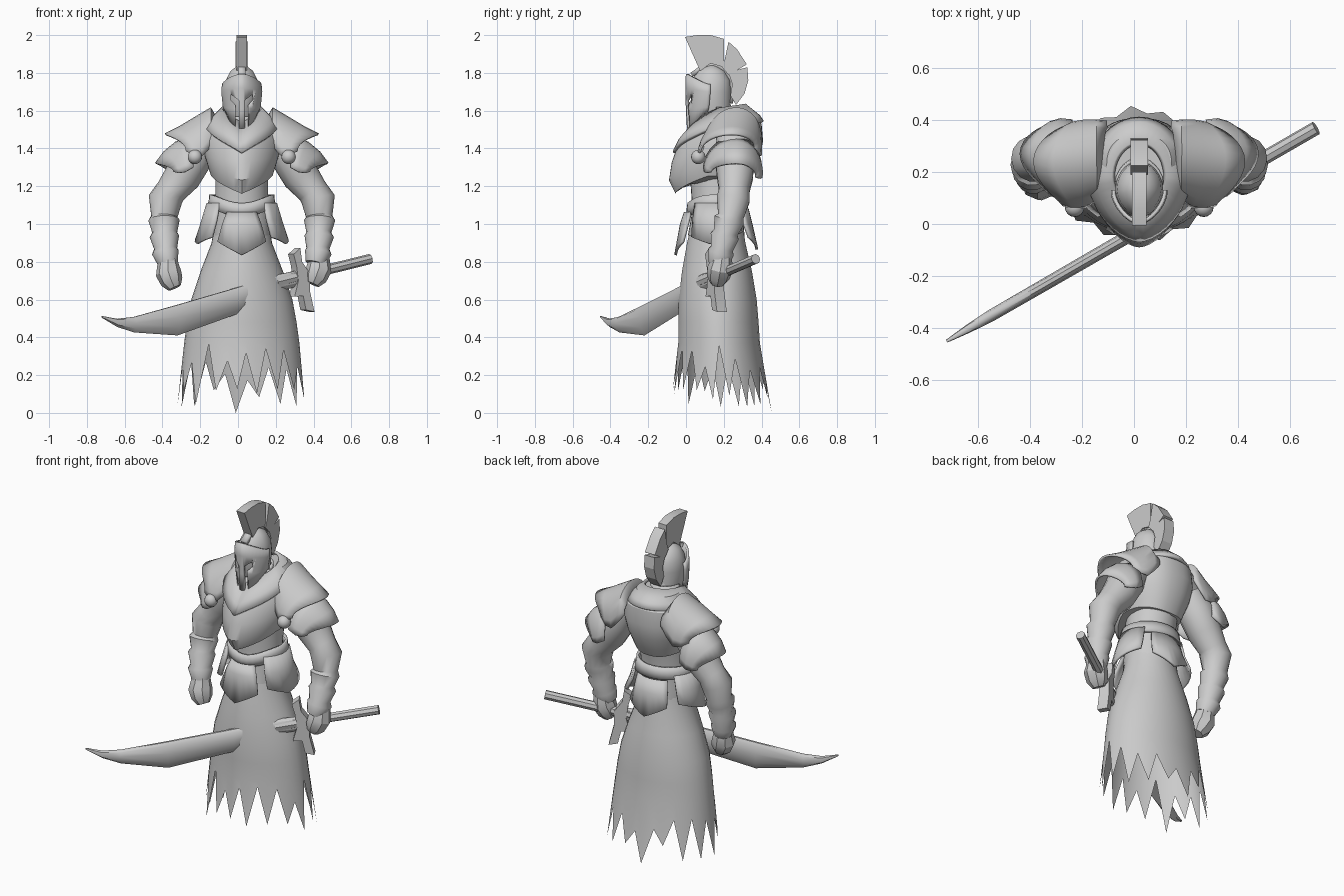
import bpy, bmesh, math, random
from math import sin, cos, pi, radians
from mathutils import Vector

if "Cube" in bpy.data.objects:
    bpy.data.objects.remove(bpy.data.objects["Cube"])
random.seed(5)
CX = 0.02  # body centre line

steel = bpy.data.materials.new("grey steel")
steel.diffuse_color = (0.6, 0.6, 0.6, 1)
steel.use_nodes = True
steel.node_tree.nodes["Principled BSDF"].inputs["Base Color"].default_value = steel.diffuse_color


def make(name, verts, faces, angle=40, thick=0):
    me = bpy.data.meshes.new(name)
    me.from_pydata(verts, [], faces)
    bm = bmesh.new()
    bm.from_mesh(me)
    bmesh.ops.remove_doubles(bm, verts=bm.verts, dist=1e-5)
    bmesh.ops.recalc_face_normals(bm, faces=bm.faces)
    bm.to_mesh(me)
    bm.free()
    me.materials.append(steel)
    ob = bpy.data.objects.new(name, me)
    bpy.context.collection.objects.link(ob)
    bpy.ops.object.select_all(action='DESELECT')
    ob.select_set(True)
    bpy.context.view_layer.objects.active = ob
    bpy.ops.object.shade_smooth_by_angle(angle=radians(angle))
    if thick:
        m = ob.modifiers.new("thickness", 'SOLIDIFY')
        m.thickness, m.offset = thick, 0
    return ob


def grid(name, rows, closed=False, caps=False, **kw):
    """Skin a list of equally long point rows."""
    n = len(rows[0])
    verts = [p for r in rows for p in r]
    faces = [(i * n + j, i * n + (j + 1) % n, (i + 1) * n + (j + 1) % n, (i + 1) * n + j)
             for i in range(len(rows) - 1) for j in range(n if closed else n - 1)]
    if caps:
        faces += [tuple(range(n)), tuple(range(len(verts) - n, len(verts)))]
    return make(name, verts, faces, **kw)


def spow(v, e):
    return math.copysign(abs(v) ** e, v)


def band(name, rings, a0=-180, a1=180, n=32, e=1.0, back=1.0, dz=None, caps=False, **kw):
    """Body shell from rings (z, half width, front y, back y); angle 0 faces front."""
    full = a1 - a0 == 360
    rows = []
    for i, (z, rx, yf, yb) in enumerate(rings):
        row, ym = [], (yf + yb) / 2
        for j in range(n if full else n + 1):
            a = radians(a0 + (a1 - a0) * j / n)
            k = e if cos(a) > 0 else back
            zz = z + (dz(a, i) if dz else 0)
            row.append((CX + rx * spow(sin(a), k), ym - (yb - yf) / 2 * spow(cos(a), k), zz))
        rows.append(row)
    return grid(name, rows, closed=full, caps=caps, **kw)


def tube(name, pts, n=12, **kw):
    """Round limb through (x, y, z, radius) points."""
    P = [Vector(p[:3]) for p in pts]
    rows = []
    for i, p in enumerate(pts):
        d = (P[min(i + 1, len(P) - 1)] - P[max(i - 1, 0)]).normalized()
        u = d.cross(Vector((0, 1, 0.01))).normalized()
        v = d.cross(u)
        rows.append([P[i] + p[3] * (u * cos(2 * pi * j / n) + v * sin(2 * pi * j / n)) for j in range(n)])
    return grid(name, rows, closed=True, caps=True, **kw)


# Skirt with a torn hem
spikes = 17
hem = []
for j in range(spikes):
    at_back = abs(j - spikes / 2) < 4
    hem += [random.uniform(.17, .3) if at_back else random.uniform(.24, .365), random.uniform(0.02, 0.13)]
hem[17] = 0.0
profile = [(1.0, .145, .03, .30), (.9, .16, .005, .315), (.75, .218, -.022, .35), (.6, .268, -.04, .375),
           (.48, .29, -.042, .385), (.37, .305, -.042, .392), (0, .345, -.085, .455)]
rows = []
for i, (z, rx, yf, yb) in enumerate(profile):
    row = []
    for j in range(2 * spikes):
        a = 2 * pi * j / (2 * spikes) + pi / 34
        zz, w, f, b = z, rx, yf, yb
        if i == len(profile) - 1:
            zz, t = hem[j], (.37 - hem[j]) / .37
            pz, pw, pf, pb = profile[-2]
            w, f, b = pw + (w - pw) * t, pf + (f - pf) * t, pb + (b - pb) * t
        k = 1.1 if cos(a) > 0 else 1
        row.append((CX + w * spow(sin(a), k), (f + b) / 2 - (b - f) / 2 * spow(cos(a), k), zz))
    rows.append(row)
grid("torn_skirt", rows, closed=True)

# Waist and belt
band("waist", [(.94, .15, .01, .31), (1.05, .15, .03, .30), (1.13, .14, .03, .30), (1.27, .14, .02, .33)], caps=True)
band("belt", [(1.085, .18, .015, .32), (1.12, .168, .01, .315), (1.155, .165, .015, .31)], thick=.015,
     dz=lambda a, i: -.045 * max(0, cos(a)) ** 3)


# Hip plates
def point_down(mid, half, depth):
    return lambda a, i: -depth * (1 - abs(math.degrees(a) - mid) / half) if i == 2 else 0


band("front_tasset", [(1.06, .13, -.005, .32), (1.0, .17, -.025, .34), (.905, .215, -.055, .36)], -36, 36, 8,
     dz=point_down(0, 36, .07), thick=.014)
band("back_tasset", [(1.08, .16, .01, .325), (1.0, .18, -.01, .345), (.93, .20, -.03, .375)], 142, 218, 8,
     dz=point_down(180, 38, .065), thick=.014)
for s, side in ((-1, "left"), (1, "right")):
    a = (40, 134) if s > 0 else (-134, -40)
    band(side + "_tasset", [(1.11, .18, .015, .32), (1.02, .207, 0, .33), (.955, .243, -.01, .35)], *a, 8,
         dz=point_down(s * 75, 60, .06), thick=.014)

# Breastplate with keel and pointed lower edge
band("breastplate", [(1.225, .163, -.055, .335), (1.275, .176, -.09, .36), (1.35, .195, -.075, .39),
                     (1.44, .205, -.035, .408), (1.53, .185, .04, .40), (1.60, .125, .11, .345)],
     n=40, e=1.2, back=.85, caps=True, angle=32,
     dz=lambda a, i: (-.065 * max(0, 1 - abs(a) / 1.4) + .03 * sin(a) ** 2) * (1 - i / 3 if i < 3 else 0))

# V shaped gorget and neck
band("gorget", [(1.52, .192, -.062, .405), (1.55, .16, -.035, .385), (1.61, .10, .05, .31)], n=40, e=1.18, thick=.018,
     dz=lambda a, i: -(.145, .12, .08)[i] * max(0, 1 - abs(a) / 1.5) + .02 * max(0, -cos(a)))
band("neck", [(1.5, .08, .07, .28), (1.6, .07, .08, .24), (1.7, .07, .08, .23)], n=16, caps=True)

# Helmet skull, face plate and neck guard
band("helmet_skull", [(1.57, .075, .05, .24), (1.62, .085, .03, .235), (1.70, .092, .022, .24),
                      (1.76, .085, .03, .235), (1.81, .06, .06, .205), (1.84, .02, .11, .16)],
     n=24, e=1.15, caps=True)
face = band("face_plate", [(1.55, .078, .012, .20), (1.62, .094, .006, .22), (1.70, .102, .004, .235),
                           (1.74, .098, .006, .235)],
            -95, 95, 20, e=1.25, thick=.014,
            dz=lambda a, i: (-.045, -.01, .02, .055)[i] * max(0, cos(a)) ** 1.5 + (.04 * sin(a) ** 4 if i == 0 else 0))
slit = [(.016, 1.48), (.034, 1.48), (.034, 1.63), (.06, 1.66), (.056, 1.685), (.016, 1.655)]
for s in (-1, 1):
    rows = [[(CX + s * x, y, z) for x, z in slit] for y in (-.1, .10)]
    cut = grid("eye_slit_cutter", rows, closed=True, caps=True)
    cut.hide_render = True
    cut.hide_set(True)
    m = face.modifiers.new("eye slit", 'BOOLEAN')
    m.operation, m.object, m.solver = 'DIFFERENCE', cut, 'EXACT'
band("neck_guard", [(1.57, .085, .04, .255), (1.62, .09, .04, .245)], 100, 260, 12, thick=.012)

# Crest: fan blocks separated by notches, on a curved holder
fans = [[(.075, 1.81), (.03, 1.91), (-.005, 1.99), (.06, 2.0), (.13, 2.0), (.20, 1.98), (.20, 1.83), (.13, 1.85)],
        [(.19, 1.83), (.205, 1.87), (.225, 1.965), (.27, 1.925), (.322, 1.845), (.28, 1.82), (.225, 1.79)],
        [(.225, 1.80), (.28, 1.818), (.325, 1.83), (.33, 1.76), (.31, 1.69), (.265, 1.63), (.235, 1.68),
         (.245, 1.74)]]
for f, w in zip(fans, (.028, .034, .034)):
    grid("crest", [[(CX + x, y, z) for y, z in f] for x in (-w, w)], closed=True, caps=True, angle=20)
arc = [(.03, 1.79), (.08, 1.825), (.14, 1.845), (.20, 1.825), (.24, 1.77), (.25, 1.70), (.235, 1.64)]
grid("crest_holder", [[(CX + w, y, z) for y, z in arc] for w in (-.02, .02)], thick=.025)


# Shoulder lames: half arches (offset, centre y, lower z, half depth, top z), ends swept inward
def lame(name, s, sections, d0, tilt, n=16):
    rows = [[(CX + s * (d - .45 * max(0, d - d0) * sin(t) ** 2), yc + ry * sin(t) + .02 * cos(t),
              zl + (zt - zl) * spow(cos(t), .9) - tilt * max(0, sin(t)) ** 2)
             for t in [pi * (j / n - .5) for j in range(n + 1)]] for d, yc, zl, ry, zt in sections]
    grid(name, rows, thick=.012)


arm = [(.2, .25, 1.45, .09), (.255, .255, 1.36, .105), (.315, .26, 1.25, .098), (.375, .255, 1.175, .082),
       (.405, .25, 1.13, .09), (.41, .237, 1.04, .07), (.412, .228, 1.02, .083), (.408, .21, .955, .066),
       (.41, .205, .935, .078), (.403, .19, .87, .061), (.405, .185, .85, .071), (.39, .17, .79, .053)]
fist = [(.392, .172, .82, .05), (.39, .168, .78, .058), (.388, .16, .74, .068), (.37, .15, .695, .06),
        (.355, .145, .662, .036)]
for s, side in ((-1, "left"), (1, "right")):
    lame(side + "_upper_pauldron", s, [(.125, .26, 1.46, .13, 1.54), (.165, .245, 1.41, .15, 1.612),
                                       (.25, .23, 1.36, .165, 1.56), (.33, .225, 1.365, .162, 1.512),
                                       (.405, .22, 1.385, .145, 1.475)], .16, 0)
    lame(side + "_lower_pauldron", s, [(.27, .245, 1.30, .15, 1.46), (.35, .25, 1.275, .15, 1.43),
                                       (.41, .25, 1.27, .14, 1.38), (.455, .25, 1.275, .12, 1.32)], .24, .03)
    bpy.ops.mesh.primitive_uv_sphere_add(segments=16, ring_count=10, radius=.038,
                                         location=(CX + s * .248, .065, 1.355))
    stud = bpy.context.object
    stud.name = side + "_shoulder_stud"
    stud.data.materials.append(steel)
    bpy.ops.object.shade_smooth()
    tube(side + "_arm", [(CX + s * x, y, z, r) for x, y, z, r in arm], 14, angle=50)
    o = .02 if s > 0 else 0  # the sword hand sits further out
    tube(side + "_fist", [(CX + s * x + o, y + o, z + o, r) for x, y, z, r in fist], 8, angle=30)


# Sword lying along a slanted vertical plane
def line(x, w=0):
    return x - .5 * w, .577 * x - .035 + .866 * w


blade = [(-.72, .503, .513, .006), (-.64, .455, .498, .016), (-.55, .426, .508, .023), (-.32, .41, .572, .024),
         (.0, .525, .665, .025), (.2, .64, .73, .025), (.32, .67, .755, .022)]
rows = []
for x, lo, hi, t in blade:
    h = hi - lo
    half = [(t * .9, lo + .25 * h), (t, lo + .6 * h), (t * .8, lo + .9 * h), (t * .3, hi)]
    ring = [(0, lo)] + half + [(-w, z) for w, z in reversed(half)]
    rows.append([(*line(x, w), z) for w, z in ring])
grid("sword_blade", rows, closed=True, caps=True, angle=40)
tube("sword_handle", [(*line(.2), .69, .03), (*line(.45), .753, .027), (*line(.7), .815, .027)], 8)
guard = [(.28, .84), (.315, .872), (.325, .80), (.365, .74), (.365, .65), (.39, .535), (.345, .545),
         (.33, .62), (.285, .615), (.305, .70), (.295, .78)]
grid("sword_guard", [[(*line(x, w), z) for x, z in guard] for w in (-.03, .03)], closed=True, caps=True, angle=25)
